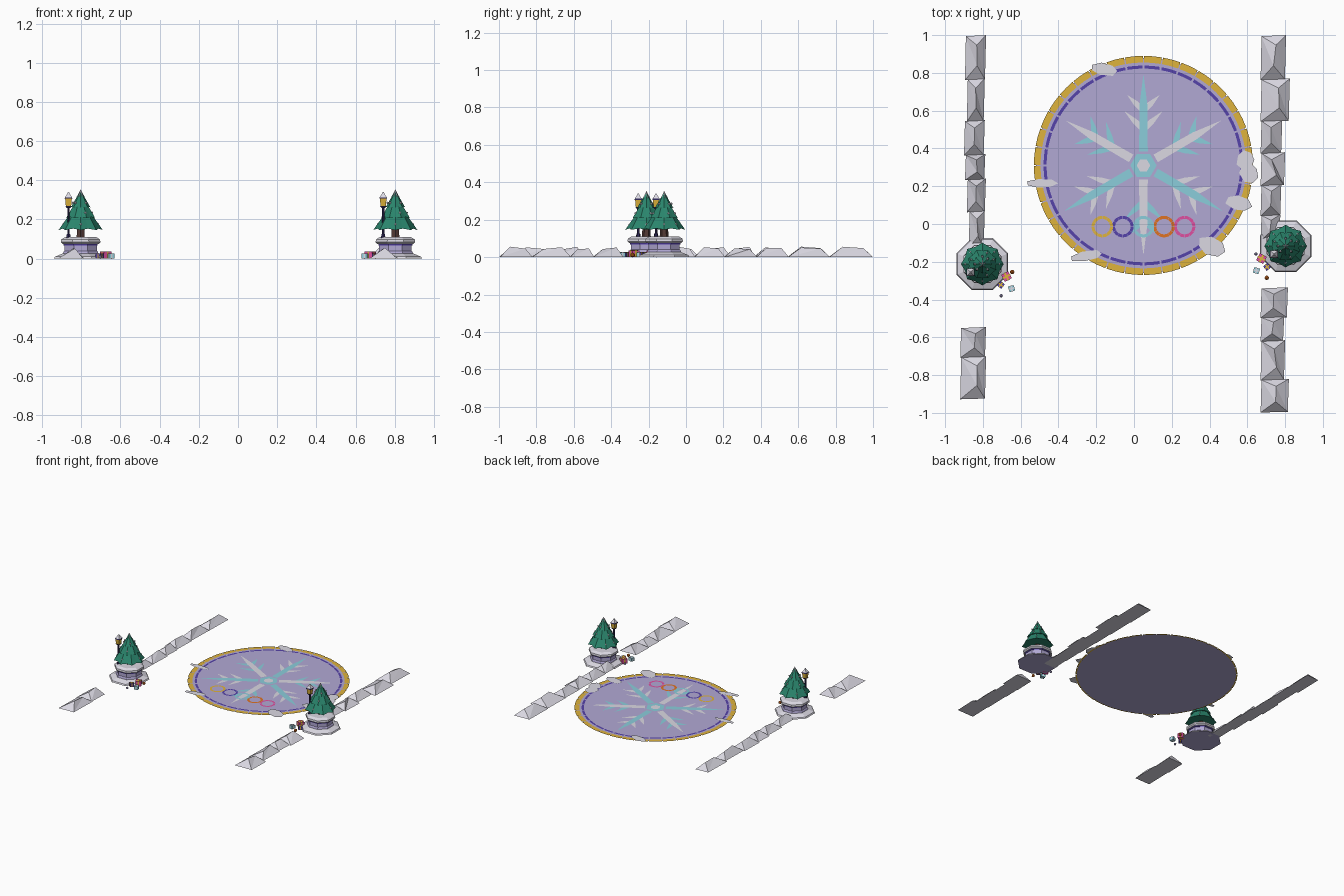
import bpy, bmesh, math, random
from mathutils import Vector, Matrix

random.seed(4)
if "Cube" in bpy.data.objects:
    bpy.data.objects.remove(bpy.data.objects["Cube"], do_unlink=True)


def material(name, r, g, b):
    rgba = tuple((c / 255) ** 2.2 for c in (r, g, b)) + (1,)
    m = bpy.data.materials.new(name)
    m.use_nodes = True
    m.diffuse_color = rgba
    m.node_tree.nodes["Principled BSDF"].inputs["Base Color"].default_value = rgba
    return m


snow = material("snow", 218, 216, 226)
lavender = material("lavender stone", 176, 167, 211)
gold = material("gold", 222, 178, 62)
purple = material("purple", 86, 68, 168)
cyan = material("ice cyan", 138, 204, 218)
green = material("fir green", 46, 132, 108)
brown = material("bark brown", 84, 60, 56)
navy = material("dark navy", 48, 42, 86)
orange = material("orange", 222, 114, 40)
pink = material("pink", 222, 80, 158)


def finish(name, bm, *mats):
    mesh = bpy.data.meshes.new(name)
    bm.to_mesh(mesh)
    bm.free()
    for m in mats:
        mesh.materials.append(m)
    ob = bpy.data.objects.new(name, mesh)
    bpy.context.collection.objects.link(ob)
    return ob


def plates(name, polygons, z, mat):
    """Flat upward-facing painted faces."""
    bm = bmesh.new()
    for pts in polygons:
        f = bm.faces.new([bm.verts.new((p[0], p[1], z)) for p in pts])
        f.normal_update()
        if f.normal.z < 0:
            f.normal_flip()
    return finish(name, bm, mat)


def polar(c, r, a):
    return Vector((c[0] + r * math.cos(a), c[1] + r * math.sin(a)))


def ring(c, r0, r1, count, gap=0.0, sub=1):
    """Ring of separate flat blocks."""
    out = []
    step = math.tau / count
    for i in range(count):
        a0, a1 = i * step + gap / 2, (i + 1) * step - gap / 2
        angles = [a0 + (a1 - a0) * k / sub for k in range(sub + 1)]
        out.append([polar(c, r1, a) for a in angles] + [polar(c, r0, a) for a in reversed(angles)])
    return out


def stack(name, rings, sides, mat, loc=(0, 0), pleat=0.0, turn=0.5, under=None):
    """Closed solid through (radius, height) rings; pleat pulls in every other corner."""
    bm = bmesh.new()
    loops = []
    for r, z in rings:
        loop = []
        for i in range(sides):
            a = math.tau * (i + turn) / sides
            p = polar(loc, r * (1 - pleat * (i % 2)), a)
            loop.append(bm.verts.new((p.x, p.y, z + pleat * r * 0.5 * (i % 2))))
        loops.append(loop)
    for lo, hi in zip(loops, loops[1:]):
        for i in range(sides):
            j = (i + 1) % sides
            bm.faces.new((lo[i], lo[j], hi[j], hi[i]))
    bottom = bm.faces.new(loops[0][::-1])
    bm.faces.new(loops[-1])
    if under:
        bottom.material_index = 1
    return finish(name, bm, *([mat, under] if under else [mat]))


def box(name, centre, size, mat, turn=0.0):
    bm = bmesh.new()
    bmesh.ops.create_cube(bm, size=1, matrix=Matrix.Translation(centre)
                          @ Matrix.Rotation(turn, 4, 'Z') @ Matrix.Diagonal((*size, 1)))
    return finish(name, bm, mat)


def balls(name, centres, radius, mat):
    bm = bmesh.new()
    for c in centres:
        bmesh.ops.create_icosphere(bm, subdivisions=1, radius=radius, matrix=Matrix.Translation(c))
    return finish(name, bm, mat)


# Round plaza floor with block rim and painted band
C = (0.05, 0.31)
plates("plaza_floor", [[polar(C, 0.57, math.tau * i / 72) for i in range(72)]], 0.001, lavender)
plates("plaza_rim", ring(C, 0.545, 0.58, 36, 0.012, 2), 0.002, gold)
plates("plaza_band", ring(C, 0.513, 0.529, 36, 0.02, 2), 0.002, purple)


# Snowflake: alternating arms with branches of the other colour
def spike(start, angle, length, width, shoulder):
    d = Vector((math.cos(angle), math.sin(angle)))
    n = Vector((-d.y, d.x)) * width / 2
    mid = start + d * length * shoulder
    return [start - n, mid - n * 0.9, start + d * length, mid + n * 0.9, start + n]


arms = {0: [], 1: []}
branches = {0: [], 1: []}
for i in range(6):
    a = math.pi / 2 + i * math.pi / 3
    arms[i % 2].append(spike(polar(C, 0.075, a), a, 0.41 if i % 2 == 0 else 0.4, 0.046, 0.6))
    for r, length in ((0.19, 0.14), (0.29, 0.12)):
        for side in (-1, 1):
            branches[1 - i % 2].append(
                spike(polar(C, r, a), a + side * math.radians(46), length, 0.032, 0.45))
for k, mat, word in ((0, cyan, "cyan"), (1, snow, "white")):
    plates("snowflake_branches_" + word, branches[k], 0.002, mat)
    plates("snowflake_arms_" + word, arms[k], 0.003, mat)
plates("snowflake_hub", ring(C, 0.036, 0.07, 6), 0.004, cyan)
plates("snowflake_centre", [[polar(C, 0.037, math.tau * i / 6) for i in range(6)]], 0.0035, snow)

# Row of painted hoops
for i, mat in enumerate((gold, purple, cyan, orange, pink)):
    plates("painted_hoop", ring((-0.168 + i * 0.109, -0.014), 0.041, 0.057, 12, 0.03, 2), 0.005, mat)

# Snow drifts lying over the rim: centre, half sizes, turn in degrees
for x, y, rx, ry, turn in ((-0.16, 0.82, 0.08, 0.036, -8), (-0.49, 0.215, 0.088, 0.026, 0),
                           (-0.25, -0.17, 0.09, 0.028, 10), (0.41, -0.12, 0.08, 0.05, -20),
                           (0.59, 0.34, 0.05, 0.055, 0), (0.61, 0.27, 0.05, 0.06, 30),
                           (0.555, 0.11, 0.075, 0.045, -15)):
    t = math.radians(turn)
    pts = []
    for i in range(7):
        a = math.tau * i / 7
        s = random.uniform(0.85, 1.05)
        u, v = rx * s * math.cos(a), ry * s * math.sin(a)
        pts.append((x + u * math.cos(t) - v * math.sin(t), y + u * math.sin(t) + v * math.cos(t)))
    plates("snow_drift", [pts], 0.007, snow)


# Faceted snow banks: each row has a straight edge and a ragged edge
def bank(name, cuts, left, rights):
    bm = bmesh.new()
    for (y1, y0), (xl, xr) in zip(zip(cuts, cuts[1:]), zip(left, rights)):
        y0 -= 0.008
        w, l = xr - xl, y1 - y0
        base = [bm.verts.new((x, y, 0)) for x, y in
                ((xl, y0), (xr - 0.006, y0 + 0.004), (xr, y1), (xl + 0.005, y1 - 0.006))]
        ridge = [bm.verts.new((xl + w * random.uniform(0.45, 0.65), y0 + l * t,
                               random.uniform(0.042, 0.056))) for t in (0.32, 0.78)]
        a, b, c, d = base
        p, q = ridge
        for f in ((a, b, p), (b, c, q), (b, q, p), (c, d, q), (d, a, p), (d, p, q), (d, c, b, a)):
            bm.faces.new(f)
    return finish(name, bm, snow)


bank("snow_bank_right_back", (1.0, 0.77, 0.55, 0.37, 0.24, 0.07, -0.12),
     (-0.895, -0.885, -0.9, -0.895, -0.885, -0.875), (-0.783, -0.79, -0.79, -0.787, -0.784, -0.79))
bank("snow_bank_right_front", (-0.545, -0.70, -0.92), (-0.92, -0.92), (-0.783, -0.783))
bank("snow_bank_left_back", (1.0, 0.77, 0.55, 0.38, 0.21, 0.05, -0.08),
     [0.67] * 6, (0.805, 0.825, 0.785, 0.8, 0.78, 0.775))
bank("snow_bank_left_front", (-0.335, -0.49, -0.615, -0.82, -0.99),
     [0.67] * 4, (0.815, 0.795, 0.8, 0.82))


# Gift box with crossed ribbon
def gift(x, y, s, mat, trim, turn):
    h = s * 0.85
    box("gift_box", (x, y, h / 2), (s, s, h), mat, turn)
    for size in ((s * 0.25, s * 1.05, h * 1.06), (s * 1.05, s * 0.25, h * 1.06)):
        box("gift_ribbon", (x, y, h * 0.53), size, trim, turn)


# Planter stations with fir tree, lamp and gifts
for x, y, m in ((-0.803, -0.212, 1), (0.803, -0.117, -1)):
    c = (x, y)
    stack("snow_skirt", ((0.148, 0), (0.142, 0.01), (0.1, 0.026)), 8, snow, c, under=lavender)
    stack("planter_wall", ((0.1, 0.02), (0.095, 0.036), (0.09, 0.04), (0.09, 0.07)), 8, lavender, c)
    stack("planter_band", ((0.094, 0.068), (0.094, 0.077)), 8, purple, c)
    stack("planter_snow_rim", ((0.1, 0.076), (0.109, 0.084), (0.107, 0.098), (0.085, 0.111)), 8, snow, c)
    stack("tree_trunk", ((0.024, 0.105), (0.02, 0.17)), 6, brown, c)
    dots = []
    for n, (r, z, r2, z2) in enumerate(((0.113, 0.146, 0.04, 0.25), (0.08, 0.208, 0.022, 0.3),
                                        (0.05, 0.262, 0.002, 0.345))):
        stack("tree_tier", ((r, z), (r2, z2)), 16, green, c, 0.13, turn=n)
        for i in range(5):
            p = polar(c, r * 0.78, math.tau * (2 * (i * 8 // 5) + n) / 16)
            dots.append((p.x, p.y, z + (z2 - z) * 0.28))
    balls("tree_snow_tufts", dots, 0.007, snow)
    stack("tree_snow_tip", ((0.021, 0.316), (0.001, 0.352)), 10, snow, c, 0.5)

    # Lamp post standing on the planter rim
    lamp = (x - 0.062, y - 0.043)
    stack("lamp_foot", ((0.014, 0.1), (0.01, 0.125)), 6, navy, lamp)
    stack("lamp_post", ((0.007, 0.12), (0.007, 0.262)), 6, navy, lamp)
    stack("lamp_base", ((0.012, 0.258), (0.022, 0.268)), 4, navy, lamp)
    stack("lamp_glass", ((0.019, 0.268), (0.024, 0.306)), 4, gold, lamp)
    stack("lamp_roof", ((0.029, 0.306), (0.026, 0.313)), 4, navy, lamp)
    stack("lamp_snow_cap", ((0.026, 0.313), (0.012, 0.328), (0.004, 0.34)), 4, snow, lamp)

    # Gifts and baubles on the plaza side
    gift(x + m * 0.128, y - 0.066, 0.042, pink, gold, m * 0.5)
    gift(x + m * 0.155, y - 0.13, 0.03, cyan, snow, m * 0.3)
    gift(x + m * 0.098, y - 0.11, 0.03, purple, gold, m * 0.9)
    side, low = (x + m * 0.158, y - 0.042), (x + m * 0.1, y - 0.168)
    big, small = (side, low) if m > 0 else (low, side)
    balls("orange_bauble", [(*big, 0.012)], 0.013, orange)
    balls("lavender_bauble", [(*small, 0.009)], 0.01, lavender)
